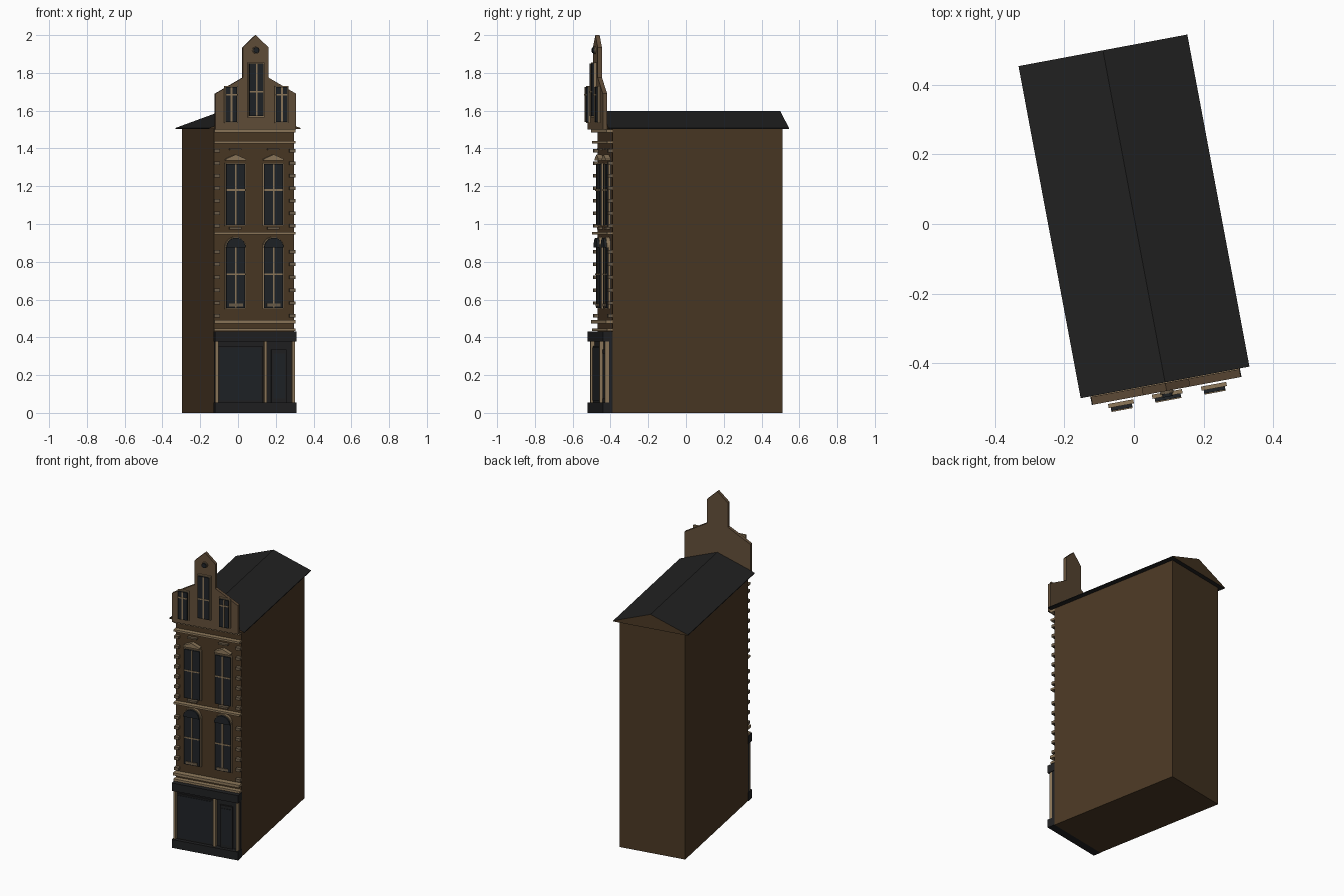
import bpy, bmesh, math
from mathutils import Matrix

if "Cube" in bpy.data.objects:
    bpy.data.objects.remove(bpy.data.objects["Cube"])

# Whole house is turned slightly about the vertical axis
PLACE = Matrix.Translation((0, 0.022, 0)) @ Matrix.Rotation(math.radians(10.6), 4, 'Z')


def material(name, rgb):
    m = bpy.data.materials.new(name)
    m.diffuse_color = (*rgb, 1)
    m.use_nodes = True
    m.node_tree.nodes["Principled BSDF"].inputs["Base Color"].default_value = m.diffuse_color
    return m


BRICK = material("brown_brick", (0.070, 0.040, 0.018))
GABLE = material("light_brown_brick", (0.125, 0.078, 0.042))
ROOF = material("dark_roof", (0.0155, 0.0155, 0.0155))
SHOP = material("charcoal_wood", (0.0145, 0.015, 0.016))
GLASS = material("dark_glass", (0.014, 0.017, 0.020))
TRIM = material("tan_trim", (0.27, 0.19, 0.105))
STONE = material("dull_stone", (0.15, 0.11, 0.068))


def prism(name, pts, y0, y1, mat, end_mat=None):
    """Extrude an (x, z) outline from y0 to y1; ends may use another colour."""
    bm = bmesh.new()
    a = [bm.verts.new((x, y0, z)) for x, z in pts]
    b = [bm.verts.new((x, y1, z)) for x, z in pts]
    ends = [bm.faces.new(a), bm.faces.new(b[::-1])]
    n = len(pts)
    for i in range(n):
        j = (i + 1) % n
        bm.faces.new((a[i], b[i], b[j], a[j]))
    bmesh.ops.recalc_face_normals(bm, faces=bm.faces[:])
    if end_mat:
        for f in ends:
            f.material_index = 1
    me = bpy.data.meshes.new(name)
    bm.to_mesh(me)
    bm.free()
    me.materials.append(mat)
    if end_mat:
        me.materials.append(end_mat)
    ob = bpy.data.objects.new(name, me)
    bpy.context.collection.objects.link(ob)
    ob.matrix_world = PLACE
    return ob


def box(name, cx, w, z0, z1, y0, y1, mat):
    h = w / 2
    return prism(name, [(cx - h, z0), (cx + h, z0), (cx + h, z1), (cx - h, z1)], y0, y1, mat)


def arc(cx, cz, r, a0, a1, n):
    return [(cx + r * math.cos(math.radians(a0 + (a1 - a0) * i / n)),
             cz + r * math.sin(math.radians(a0 + (a1 - a0) * i / n))) for i in range(n + 1)]


def window(name, cx, w, z0, z1, back, bar_z, step=0.012):
    """Backing frame, glass in front, then crossing glazing bars."""
    f = back - step
    g = f - step * 0.8
    e = 0.006
    box(name + "_frame", cx, w, z0, z1, f, back, TRIM)
    box(name + "_glass", cx, w - 2 * e, z0 + e, z1 - e, g, f, GLASS)
    box(name + "_mullion", cx, 0.009, z0 + e, z1 - e, g - 0.003, g, TRIM)
    box(name + "_crossbar", cx, w - 2 * e, bar_z - 0.004, bar_z + 0.004, g - 0.003, g, TRIM)


# Main block and gabled roof
WALL = -0.458
box("house_body", 0, 0.432, 0, 1.503, WALL, 0.458, BRICK)
prism("roof", [(-0.247, 1.503), (0.247, 1.503), (0.247, 1.508), (0, 1.597), (-0.247, 1.508)],
      -0.486, 0.486, ROOF, BRICK)

# Shop front
box("shop_wall", 0, 0.432, 0.05, 0.38, -0.478, WALL, SHOP)
box("shop_plinth", 0, 0.438, 0, 0.055, -0.511, WALL, SHOP)
box("shop_fascia", 0, 0.438, 0.378, 0.43, -0.511, WALL, SHOP)
box("shop_window_surround", -0.078, 0.238, 0.055, 0.355, -0.486, -0.478, SHOP)
box("shop_window_glass", -0.078, 0.22, 0.065, 0.345, -0.49, -0.486, GLASS)
box("shop_door", 0.13, 0.082, 0.055, 0.335, -0.488, -0.478, SHOP)
box("shop_door_panel", 0.13, 0.062, 0.075, 0.315, -0.491, -0.488, GLASS)
for i, x in enumerate((-0.207, 0.056, 0.206)):
    box(f"shop_pilaster_{i}", x, 0.015, 0.055, 0.378, -0.499, -0.478, TRIM)

# Horizontal string courses
for i, (z, h, d) in enumerate([(0.441, 0.014, 0.03), (0.482, 0.018, 0.036), (0.950, 0.013, 0.03),
                               (1.432, 0.013, 0.03), (1.493, 0.016, 0.034)]):
    box(f"string_course_{i}", 0, 0.436, z - h / 2, z + h / 2, WALL - d, WALL, TRIM)

# Corner stones
for side in (-1, 1):
    for i in range(6):
        box("lower_quoin", side * 0.203, 0.03, 0.505 + i * 0.068, 0.523 + i * 0.068,
            WALL - 0.025, WALL, STONE)
    for i in range(7):
        box("upper_quoin", side * 0.203, 0.03, 0.982 + i * 0.066, 1.0 + i * 0.066,
            WALL - 0.025, WALL, STONE)

# Paired windows on the two main floors
for side in (-1, 1):
    x = side * 0.102
    # first floor: arched
    window("arched_window", x, 0.114, 0.55, 0.885, WALL, 0.735)
    box("arched_window_sill", x, 0.074, 0.562, 0.578, WALL - 0.027, WALL, STONE)
    prism("arch_frame", arc(x, 0.875, 0.057, 0, 180, 14), WALL - 0.02, WALL, TRIM)
    prism("arch_panel", arc(x, 0.876, 0.051, 0, 180, 14), WALL - 0.034, WALL - 0.02, GLASS)
    # second floor: rectangular with pediment
    window("tall_window", x, 0.114, 0.99, 1.324, WALL, 1.18)
    box("tall_window_sill", x, 0.064, 0.972, 0.984, WALL - 0.02, WALL, STONE)
    prism("pediment", [(x - 0.053, 1.336), (x + 0.053, 1.336), (x + 0.053, 1.345),
                       (x, 1.368), (x - 0.053, 1.345)], WALL - 0.028, WALL, TRIM)
    box("pediment_block", x, 0.062, 1.391, 1.401, WALL - 0.02, WALL, STONE)

# Stepped front gable rising in front of the roof
half = [(0.217, 1.5), (0.217, 1.69), (0.069, 1.775), (0.069, 1.935)]
prism("front_gable", half + [(0, 2.0)] + [(-x, z) for x, z in half[::-1]], -0.511, -0.488, GABLE)

# Gable windows
for side in (-1, 1):
    window("gable_side_window", side * 0.136, 0.074, 1.535, 1.73, -0.517, 1.685)
window("gable_centre_window", 0, 0.088, 1.565, 1.855, -0.514, 1.7)
prism("round_window_ring", arc(0, 1.92, 0.019, 0, 337.5, 15), -0.519, -0.511, STONE)
prism("round_window_glass", arc(0, 1.92, 0.015, 0, 337.5, 15), -0.528, -0.519, GLASS)
